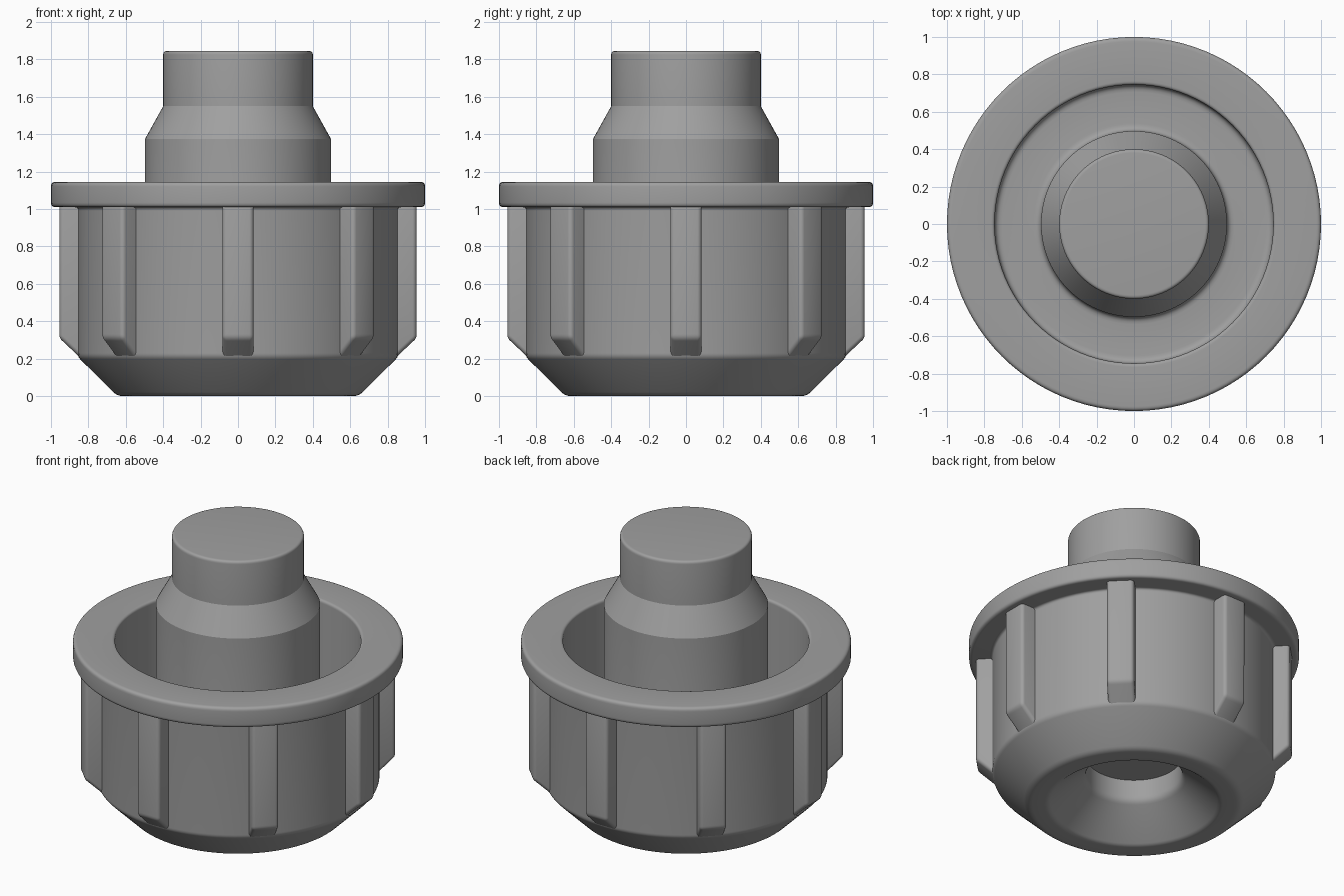
import bpy, bmesh, math
from mathutils import Vector, Matrix

if "Cube" in bpy.data.objects:
    bpy.data.objects.remove(bpy.data.objects["Cube"])

grey = bpy.data.materials.new("grey plastic")
grey.diffuse_color = (0.35, 0.35, 0.35, 1)
grey.use_nodes = True
grey.node_tree.nodes["Principled BSDF"].inputs["Base Color"].default_value = grey.diffuse_color


def finish(bm, name):
    """Turn a bmesh into a smooth-shaded object that keeps sharp edges."""
    bmesh.ops.recalc_face_normals(bm, faces=bm.faces)
    mesh = bpy.data.meshes.new(name)
    bm.to_mesh(mesh)
    bm.free()
    obj = bpy.data.objects.new(name, mesh)
    bpy.context.collection.objects.link(obj)
    mesh.materials.append(grey)
    bpy.ops.object.select_all(action='DESELECT')
    obj.select_set(True)
    bpy.context.view_layer.objects.active = obj
    bpy.ops.object.shade_smooth_by_angle(angle=math.radians(25))
    return obj


def rounded(profile, steps=5):
    """Round each corner (r, z, radius) of an open profile."""
    out = []
    for i, (r, z, rad) in enumerate(profile):
        p = Vector((r, 0, z))
        if rad == 0:
            out.append(p)
            continue
        a = Vector((profile[i - 1][0], 0, profile[i - 1][1]))
        b = Vector((profile[i + 1][0], 0, profile[i + 1][1]))
        a = p + (a - p).normalized() * rad
        b = p + (b - p).normalized() * rad
        for k in range(steps + 1):
            t = k / steps
            out.append(a * (1 - t) ** 2 + p * 2 * t * (1 - t) + b * t * t)
    return out


def lathe(name, profile, segments=96):
    bm = bmesh.new()
    verts = [bm.verts.new(p) for p in rounded(profile)]
    edges = [bm.edges.new(pair) for pair in zip(verts, verts[1:])]
    bmesh.ops.spin(bm, geom=verts + edges, cent=(0, 0, 0), axis=(0, 0, 1),
                   angle=math.tau, steps=segments, use_merge=True)
    bmesh.ops.remove_doubles(bm, verts=bm.verts, dist=1e-5)
    return finish(bm, name)


# Turned body: stem, annular well, flange, outer wall, chamfer, bottom socket
lathe("cap_body", [
    (0, 1.845, 0), (0.40, 1.845, 0.02), (0.40, 1.55, 0), (0.497, 1.375, 0),
    (0.497, 0.55, 0.04), (0.745, 0.55, 0.04), (0.745, 1.145, 0.02),
    (1.0, 1.145, 0.025), (1.0, 1.01, 0.025), (0.857, 1.01, 0.02),
    (0.857, 0.21, 0.02), (0.645, 0, 0.03), (0.52, 0, 0.02),
    (0.29, 0.19, 0.03), (0.29, 0.33, 0), (0, 0.33, 0)])

# Grip ribs: side outline (radius, z) extruded across the rib width
RIB_SIDE = [(0.955, 0.31), (0.955, 1.05), (0.80, 1.05), (0.80, 0.165)]
HALF_WIDTH = 0.083
for n in range(8):
    bm = bmesh.new()
    face = bm.faces.new([bm.verts.new((r, -HALF_WIDTH, z)) for r, z in RIB_SIDE])
    solid = bmesh.ops.extrude_face_region(bm, geom=[face])
    moved = [g for g in solid["geom"] if isinstance(g, bmesh.types.BMVert)]
    bmesh.ops.translate(bm, verts=moved, vec=(0, 2 * HALF_WIDTH, 0))
    outer = [e for e in bm.edges if max(v.co.x for v in e.verts) > 0.9
             and max(v.co.z for v in e.verts) - 1.05 * (min(v.co.z for v in e.verts) > 1) < 1.06]
    bmesh.ops.bevel(bm, geom=outer, offset=0.022, segments=4, profile=0.5,
                    affect='EDGES', clamp_overlap=True)
    bmesh.ops.transform(bm, matrix=Matrix.Rotation(n * math.pi / 4, 4, 'Z'), verts=bm.verts)
    finish(bm, f"grip_rib_{n + 1}")
